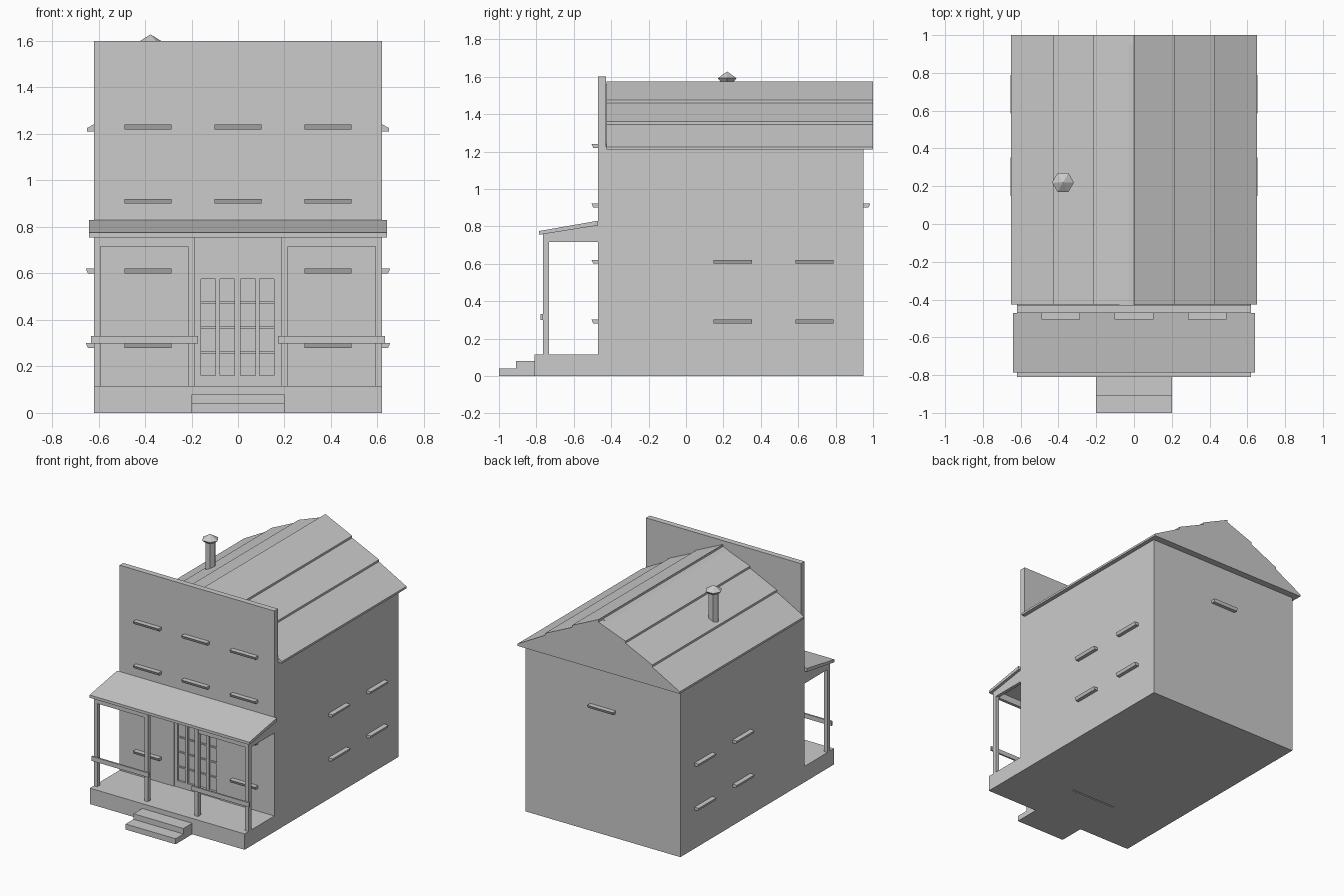
import bpy
import bmesh
from math import pi
from mathutils import Matrix, Vector

if "Cube" in bpy.data.objects:
    bpy.data.objects.remove(bpy.data.objects["Cube"], do_unlink=True)

GREY = (0.6, 0.6, 0.6, 1)
mat = bpy.data.materials.new("plain_grey")
mat.use_nodes = True
mat.diffuse_color = GREY
mat.node_tree.nodes["Principled BSDF"].inputs["Base Color"].default_value = GREY


def finish(name, bm):
    bmesh.ops.recalc_face_normals(bm, faces=bm.faces)
    mesh = bpy.data.meshes.new(name)
    bm.to_mesh(mesh)
    bm.free()
    mesh.materials.append(mat)
    ob = bpy.data.objects.new(name, mesh)
    bpy.context.collection.objects.link(ob)
    return ob


def box(name, x, y, z):
    """Box between (min, max) pairs."""
    bm = bmesh.new()
    bmesh.ops.create_cube(bm, size=1)
    for v in bm.verts:
        v.co = [r[0] if c < 0 else r[1] for c, r in zip(v.co, (x, y, z))]
    return finish(name, bm)


def prism(name, points, start, end, place):
    """Extrude a 2D profile; place(a, b, t) maps it into space."""
    bm = bmesh.new()
    face = bm.faces.new([bm.verts.new(place(a, b, start)) for a, b in points])
    new = bmesh.ops.extrude_face_region(bm, geom=[face])["geom"]
    step = place(0, 0, end) - place(0, 0, start)
    bmesh.ops.translate(bm, vec=step, verts=[v for v in new if isinstance(v, bmesh.types.BMVert)])
    return finish(name, bm)


def along_y(a, b, t):
    return Vector((a, t, b))


def along_x(a, b, t):
    return Vector((t, a, b))


def hexagon(name, x, y, z0, z1, r0, r1):
    bm = bmesh.new()
    bmesh.ops.create_cone(bm, cap_ends=True, segments=6, radius1=r0, radius2=r1, depth=z1 - z0,
                          matrix=Matrix.Translation((x, y, (z0 + z1) / 2)) @ Matrix.Rotation(pi / 2, 4, "Z"))
    bmesh.ops.remove_doubles(bm, verts=bm.verts, dist=1e-5)
    return finish(name, bm)


def mirror_profile(half):
    return half + [(-a, b) for a, b in reversed(half) if a > 0]


W, FRONT, BACK, FLOOR = 0.62, -0.47, 0.95, 0.115

# Main building with gabled top
prism("building_body", mirror_profile([(0, 1.56), (W, 1.225), (W, 0)]), -0.43, BACK, along_y)

# Tall flat front wall, with a doorway left open
DOOR, DOOR_TOP = 0.185, 0.595
for side, name in ((-1, "right"), (1, "left")):
    box("front_wall_" + name, sorted((side * DOOR, side * W)), (FRONT, -0.428), (0, DOOR_TOP))
box("front_wall_upper", (-W, W), (FRONT, -0.428), (DOOR_TOP, 1.6))

# Roof made of three stepped panels per slope
half_roof = [(0, 1.575), (0.215, 1.475), (0.215, 1.46), (0.43, 1.36),
             (0.43, 1.345), (0.65, 1.225), (0.65, 1.21)]
prism("stepped_roof", mirror_profile(half_roof) + [(0, 1.555)], -0.425, 1.0, along_y)

# Stove pipe with pointed cap
PX, PY = -0.376, 0.22
hexagon("stove_pipe", PX, PY, 1.3, 1.58, 0.036, 0.036)
hexagon("pipe_cap_rim", PX, PY, 1.575, 1.592, 0.042, 0.058)
hexagon("pipe_cap_top", PX, PY, 1.592, 1.628, 0.058, 0)

# Porch floor and steps
box("porch_floor", (-W, W), (-0.81, -0.44), (0, FLOOR))
box("upper_step", (-0.2, 0.2), (-0.91, -0.81), (0, 0.08))
box("lower_step", (-0.2, 0.2), (-1.0, -0.91), (0, 0.04))

# Sloping porch roof
prism("porch_roof", [(-0.785, 0.755), (-0.785, 0.775), (FRONT, 0.83), (FRONT, 0.805)],
      -0.64, 0.64, along_x)

# Posts, rails and beams of the porch
for side, name in ((-1, "right"), (1, "left")):
    def span(a, b):
        return sorted((side * a, side * b))
    for part, a, b in (("outer", 0.592, W), ("inner", 0.187, 0.215)):
        box(f"{part}_post_{name}", span(a, b), (-0.765, -0.733), (FLOOR, 0.765))
    box("porch_rail_" + name, span(0.172, 0.632), (-0.777, -0.765), (0.298, 0.33))
    box("front_beam_" + name, span(0.215, 0.592), (-0.76, -0.738), (0.715, 0.765))
    lo, hi = span(0.595, W)
    prism("side_beam_" + name, [(-0.735, 0.715), (FRONT, 0.715), (FRONT, 0.81), (-0.735, 0.767)],
          lo, hi, along_x)

# Double door: back panel, rails, stiles and thin bars
box("door_panel", (-DOOR, DOOR), (-0.45, -0.43), (FLOOR, DOOR_TOP))
box("door_bottom_rail", (-DOOR, DOOR), (-0.465, -0.45), (FLOOR, 0.16))
box("door_top_rail", (-DOOR, DOOR), (-0.465, -0.45), (0.575, DOOR_TOP))
for i, (a, b) in enumerate([(-DOOR, -0.16), (-0.097, -0.078), (-0.015, 0.011),
                            (0.075, 0.092), (0.155, DOOR)]):
    box(f"door_stile_{i}", (a, b), (-0.465, -0.45), (0.16, 0.575))
for i, z in enumerate((0.26, 0.367, 0.475)):
    box(f"door_bar_{i}", (-0.16, 0.155), (-0.458, -0.45), (z - 0.005, z + 0.005))

# Window ledges, flared outwards at the top
LEDGE = [(-0.005, 0), (0.026, 0), (0.035, 0.021), (-0.005, 0.021)]


def ledge(name, centre, z, wall, axis, sign):
    def place(a, b, t):
        out = wall + sign * a
        return Vector((t, out, z + b)) if axis == "y" else Vector((out, t, z + b))
    prism(name, LEDGE, centre - 0.102, centre + 0.102, place)


for z in (0.28, 0.6, 0.9, 1.22):
    for x in (-0.387, 0, 0.387):
        if x or z > 0.7:
            ledge("front_ledge", x, z, FRONT, "y", -1)
    if z > 0.7:
        ledge("back_ledge", 0, z, BACK, "y", 1)
    else:
        for y in (0.25, 0.687):
            for sign in (-1, 1):
                ledge("side_ledge", y, z, sign * W, "x", sign)
